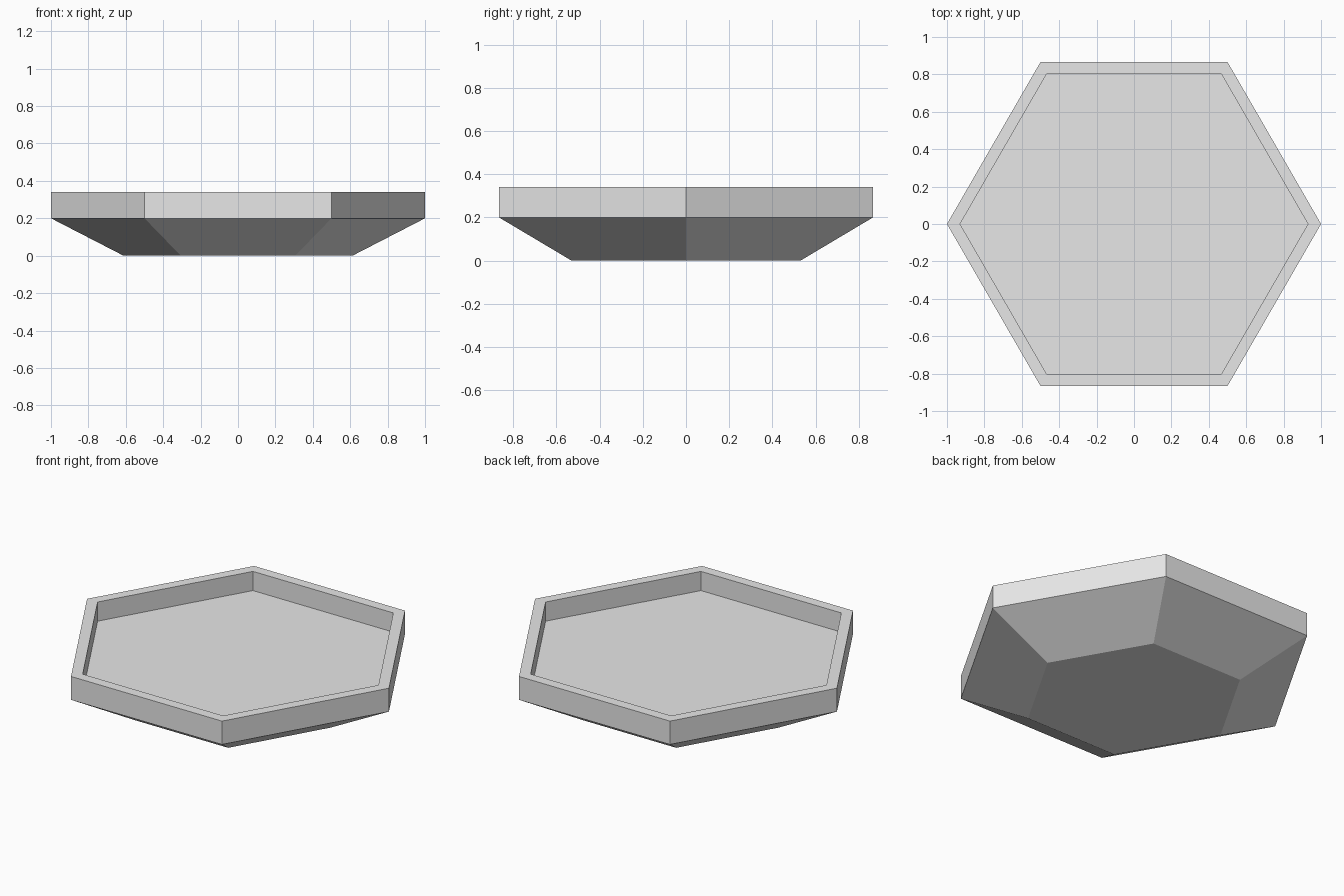
import bpy, bmesh, math

# Clear the default cube
cube = bpy.data.objects.get("Cube")
if cube:
    bpy.data.objects.remove(cube, do_unlink=True)

# Single light grey material
grey = bpy.data.materials.new("light_grey")
grey.use_nodes = True
colour = (0.8, 0.8, 0.8, 1.0)
grey.diffuse_color = colour
grey.node_tree.nodes["Principled BSDF"].inputs["Base Color"].default_value = colour

SIDES = 6
# (corner radius, height) from the underside, up the outside, down into the recess
PROFILE = [
    (0.612, 0.0),    # foot
    (1.0, 0.20),     # top of sloped underside
    (1.0, 0.34),     # outer rim
    (0.93, 0.34),    # inner rim
    (0.93, 0.225),   # recess floor
]


def ring(bm, radius, z):
    step = math.tau / SIDES
    return [bm.verts.new((radius * math.cos(i * step), radius * math.sin(i * step), z))
            for i in range(SIDES)]


# Hexagonal tray: rings bridged with quads, closed by foot and floor faces
bm = bmesh.new()
rings = [ring(bm, r, z) for r, z in PROFILE]
for low, high in zip(rings, rings[1:]):
    for i in range(SIDES):
        j = (i + 1) % SIDES
        bm.faces.new((low[i], low[j], high[j], high[i]))
bm.faces.new(rings[0][::-1])
bm.faces.new(rings[-1])
bmesh.ops.recalc_face_normals(bm, faces=bm.faces[:])

mesh = bpy.data.meshes.new("hexagonal_tray")
bm.to_mesh(mesh)
bm.free()
mesh.materials.append(grey)
tray = bpy.data.objects.new("hexagonal_tray", mesh)
bpy.context.collection.objects.link(tray)
